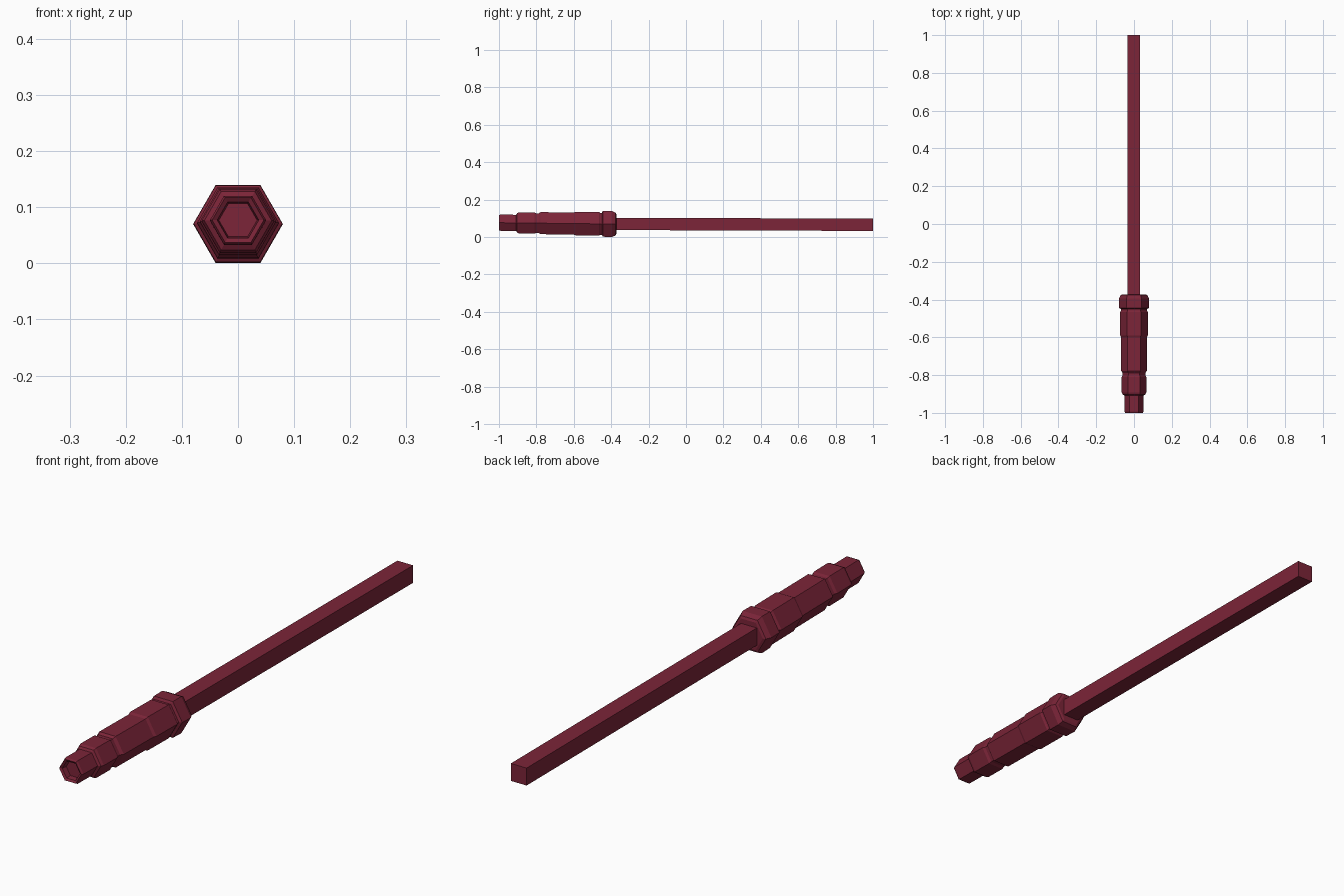
import bpy, bmesh, math

if "Cube" in bpy.data.objects:
    bpy.data.objects.remove(bpy.data.objects["Cube"])

mat = bpy.data.materials.new("dark_red")
mat.diffuse_color = (0.2, 0.018, 0.04, 1)
mat.use_nodes = True
mat.node_tree.nodes["Principled BSDF"].inputs["Base Color"].default_value = mat.diffuse_color


def loft(name, rings, sides, turn, centre):
    """Join polygon rings (y, radius) along y, capping both ends."""
    bm = bmesh.new()
    loops = []
    for y, r in rings:
        cx, cz = centre(y)
        loops.append([bm.verts.new((cx + r * math.cos(turn + math.tau * i / sides), y,
                                    cz + r * math.sin(turn + math.tau * i / sides)))
                      for i in range(sides)])
    for a, b in zip(loops, loops[1:]):
        for i in range(sides):
            j = (i + 1) % sides
            bm.faces.new((a[i], a[j], b[j], b[i]))
    bm.faces.new(loops[0])
    bm.faces.new(loops[-1])
    bmesh.ops.recalc_face_normals(bm, faces=bm.faces)
    mesh = bpy.data.meshes.new(name)
    bm.to_mesh(mesh)
    bm.free()
    mesh.materials.append(mat)
    obj = bpy.data.objects.new(name, mesh)
    bpy.context.collection.objects.link(obj)
    return obj


# Stepped hexagonal handle with a recessed pommel, drooping slightly to the front
handle_rings = [
    (-0.975, 0.034), (-0.995, 0.037), (-1.0, 0.046),      # pommel recess
    (-0.992, 0.050), (-0.908, 0.050),                     # pommel
    (-0.903, 0.060), (-0.892, 0.065), (-0.81, 0.065),     # rear collar
    (-0.80, 0.060), (-0.788, 0.060),                      # groove
    (-0.778, 0.068), (-0.60, 0.068),                      # grip
    (-0.59, 0.073), (-0.465, 0.073),                      # front grip
    (-0.458, 0.068), (-0.45, 0.068),                      # groove
    (-0.445, 0.079), (-0.395, 0.080), (-0.376, 0.070),    # emitter collar
    (-0.372, 0.060),
]
loft("handle", handle_rings, 6, 0, lambda y: (0, 0.070 - 0.0117 * (y + 0.4)))

# Long square blade
loft("blade", [(-0.42, 0.0465), (1.0, 0.0465)], 4, math.pi / 4,
     lambda y: (-0.002, 0.0705 - 0.0033 * (y + 0.4)))
